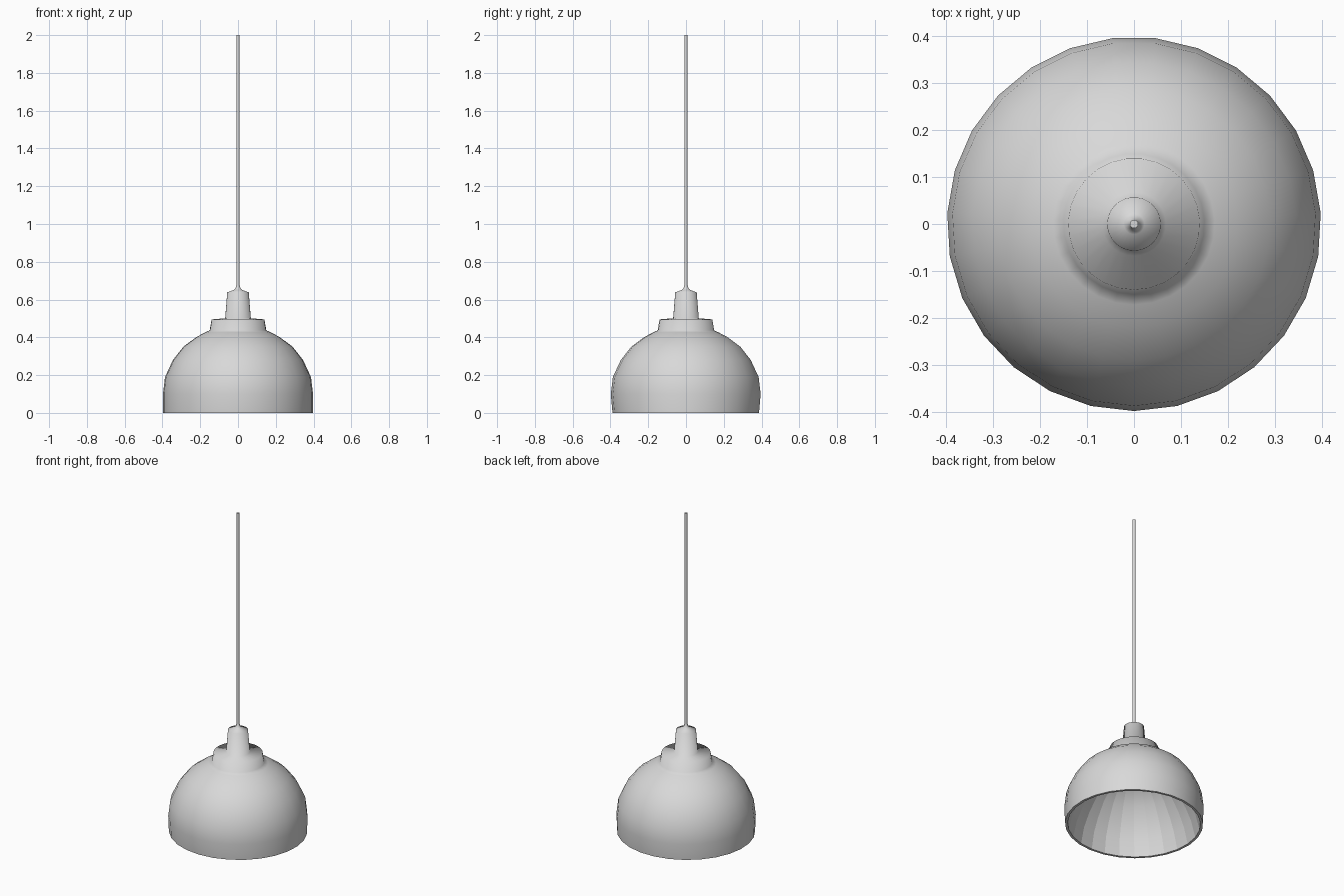
import bpy, bmesh
from math import cos, sin, tau, pi

old = bpy.data.objects.get("Cube")
if old:
    bpy.data.objects.remove(old, do_unlink=True)

SIDES = 27
RIM_SQUASH = 0.98

grey = bpy.data.materials.new("light grey")
grey.use_nodes = True
colour = (0.69, 0.69, 0.69, 1)
grey.diffuse_color = colour
grey.node_tree.nodes["Principled BSDF"].inputs["Base Color"].default_value = colour


def lathe(name, profile, sides=SIDES, cap_start=False, cap_end=False, ribs_from=None):
    """Turn (radius, height) points about z; bands above ribs_from get sharp upright edges."""
    bm = bmesh.new()
    rings = []
    for r, z in profile:
        squash = RIM_SQUASH if z == 0 else 1
        rings.append([bm.verts.new((r * cos(tau * i / sides - pi / 2),
                                    r * sin(tau * i / sides - pi / 2) * squash, z))
                      for i in range(sides)])
    for k, (low, high) in enumerate(zip(rings, rings[1:])):
        for i in range(sides):
            j = (i + 1) % sides
            face = bm.faces.new((low[i], low[j], high[j], high[i]))
            face.smooth = k != ribs_from
            if ribs_from is not None and k > ribs_from:
                bm.edges.get((low[i], high[i])).smooth = False
                bm.edges.get((low[j], high[j])).smooth = False
    if cap_start:
        bm.faces.new(rings[0][::-1])
    if cap_end:
        bm.faces.new(rings[-1])
    bmesh.ops.recalc_face_normals(bm, faces=bm.faces)
    mesh = bpy.data.meshes.new(name)
    bm.to_mesh(mesh)
    bm.free()
    mesh.materials.append(grey)
    obj = bpy.data.objects.new(name, mesh)
    bpy.context.collection.objects.link(obj)
    return obj


# Outer profile: dome, stepped collar, tapered cord holder
dome = [(0.397, 0), (0.398, 0.1), (0.387, 0.19), (0.345, 0.28), (0.29, 0.35),
        (0.22, 0.402), (0.172, 0.427)]
collar = [(0.15, 0.437), (0.14, 0.495)]
holder = [(0.068, 0.501), (0.057, 0.638), (0.022, 0.651), (0.013, 0.66), (0.009, 0.675)]

# Ribbed lining: a shallower bowl inside the dome
lining = [(0.382, 0), (0.355, 0.1), (0.32, 0.18), (0.265, 0.27), (0.19, 0.345),
          (0.1, 0.39), (0.03, 0.4)]

# Path from the holder tip down over the rim and up to the lining's crown
outer = dome + collar + holder
shade = lathe("lamp_shade", outer[::-1] + lining, cap_start=True, cap_end=True,
              ribs_from=len(outer) - 1)

# Hanging cord
cord = lathe("cord", [(0.009, 0.65), (0.009, 2.0)], sides=12, cap_end=True)
